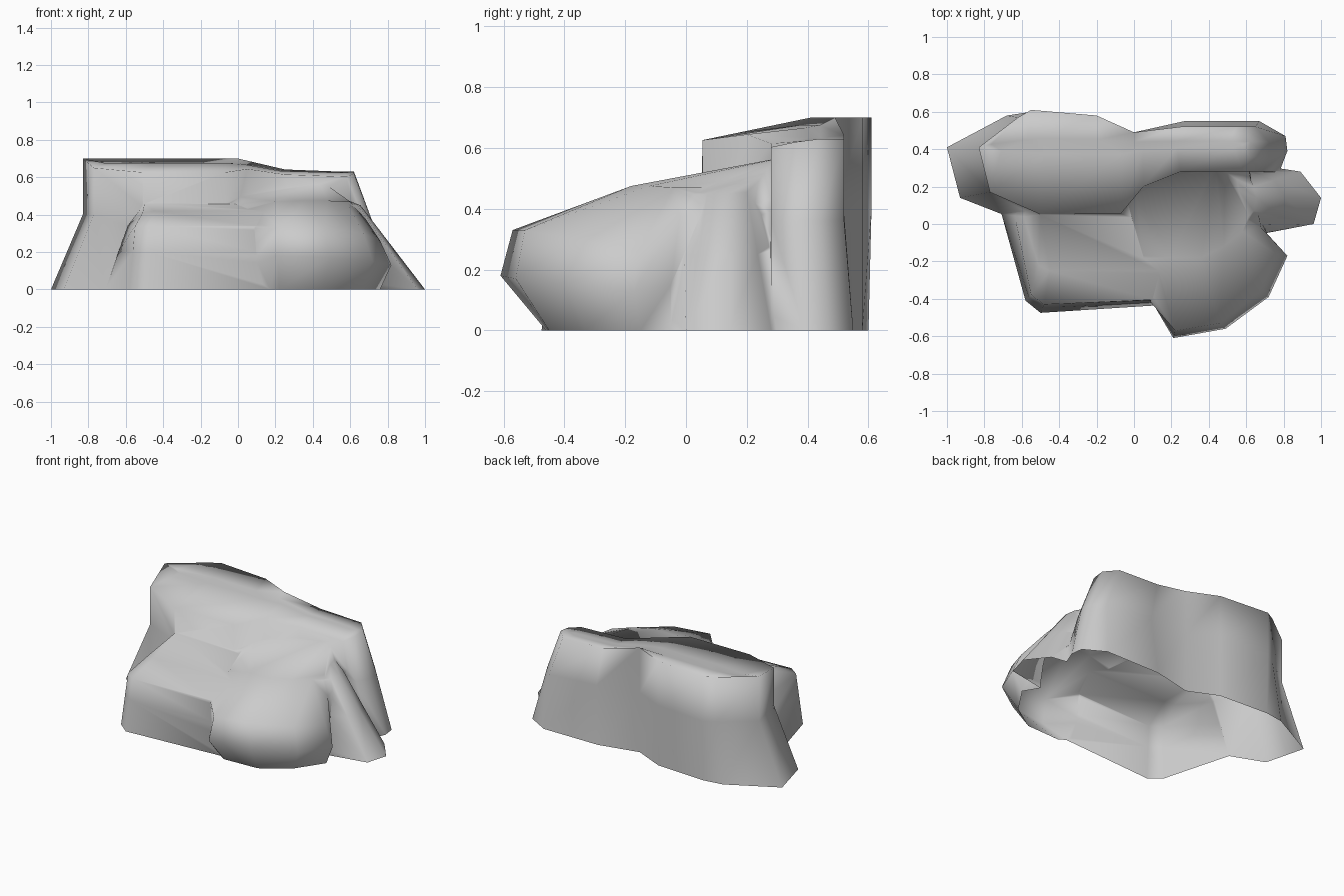
import bpy
import bmesh
from mathutils import Vector

cube = bpy.data.objects.get("Cube")
if cube:
    bpy.data.objects.remove(cube, do_unlink=True)

stone = bpy.data.materials.new("stone_grey")
stone.use_nodes = True
stone.diffuse_color = (0.6, 0.6, 0.6, 1)
stone.node_tree.nodes["Principled BSDF"].inputs["Base Color"].default_value = (0.6, 0.6, 0.6, 1)


def clamp(value):
    return max(0.0, min(1.0, value))


def level(outline, height):
    """Lift a flat outline to one height."""
    return [(x, y, height) for x, y in outline]


def blend(lower, upper, factor):
    """Ring part of the way between two rings."""
    return [Vector(a).lerp(Vector(b), factor) for a, b in zip(lower, upper)]


def loft(name, rings):
    """Closed solid skinned through rings of equal point count."""
    bm = bmesh.new()
    loops = [[bm.verts.new(point) for point in ring] for ring in rings]
    count = len(loops[0])
    for low, high in zip(loops, loops[1:]):
        for i in range(count):
            j = (i + 1) % count
            bm.faces.new((low[i], low[j], high[j], high[i]))
    bm.faces.new(list(reversed(loops[0])))
    bm.faces.new(loops[-1])
    bmesh.ops.triangulate(bm, faces=[f for f in bm.faces if len(f.verts) > 4])
    bmesh.ops.recalc_face_normals(bm, faces=bm.faces[:])
    mesh = bpy.data.meshes.new(name)
    bm.to_mesh(mesh)
    bm.free()
    mesh.materials.append(stone)
    obj = bpy.data.objects.new(name, mesh)
    bpy.context.scene.collection.objects.link(obj)
    return obj


# Tall back ridge: flared foot, upright upper wall, top dipping along a spine
ridge_foot = level([(-.93, .14), (-.7, .05), (-.1, .05), (.05, .18), (.25, .27),
                    (.79, .28), (.82, .39), (.81, .47), (.67, .55), (.27, .55),
                    (0, .49), (-.2, .58), (-.55, .6), (-.68, .58), (-1, .41)], 0)
ridge_plan = [(-.77, .17), (-.51, .055), (-.07, .055), (.05, .2), (.25, .28),
              (.58, .28), (.62, .36), (.62, .44), (.55, .52), (.25, .52),
              (0, .49), (-.2, .58), (-.55, .61), (-.62, .57), (-.83, .41)]
ridge_top = [(x, y, .625 + .075 * clamp((y - .05) / .36) - .07 * clamp(x / .3))
             for x, y in ridge_plan]
ridge_waist = [(x + .1 * clamp(x * 2), y, .4 - .04 * clamp(x * 2)) for x, y in ridge_plan]
ridge_spine = [(x * .92, .43 + (y - .43) * .15, .675 - .05 * clamp(x / .3))
               for x, y in ridge_plan]
ridge = loft("back_ridge", [ridge_foot, ridge_waist, ridge_top, ridge_spine])

# Bulging front boulder with an undercut foot
boulder_foot = level([(.12, -.4), (.22, -.46), (.46, -.45), (.64, -.33),
                      (.76, -.15), (.7, -.05), (.6, .35), (0, .35)], 0)
boulder_bulge = [(.1, -.43, .18), (.21, -.61, .18), (.49, -.56, .17), (.72, -.39, .15),
                 (.82, -.17, .13), (.71, -.05, .15), (.6, .35, .18), (0, .35, .18)]
boulder_brow = [(.09, -.42, .33), (.22, -.57, .33), (.46, -.53, .33), (.67, -.36, .3),
                (.76, -.16, .26), (.68, -.02, .38), (.6, .35, .44), (-.1, .35, .44)]
boulder_crest = [(.05, -.17, .435), (.2, -.18, .47), (.36, -.18, .475), (.48, -.12, .475),
                 (.58, -.04, .47), (.6, .06, .47), (.45, .35, .575), (-.1, .35, .51)]
boulder = loft("front_boulder", [boulder_foot, boulder_bulge, boulder_brow, boulder_crest])

# Lower block beside the boulder, rounded over at the top
block_foot = level([(-.58, -.41), (-.5, -.475), (.2, -.43), (.2, .25), (-.6, .25), (-.71, .05)], 0)
block_brow = level([(-.55, -.38), (-.48, -.43), (.2, -.4), (.2, .25), (-.5, .25), (-.59, .04)], .34)
block_crest = [(-.51, -.22, .41), (-.45, -.25, .42), (.2, -.25, .42),
               (.2, .25, .48), (-.45, .25, .48), (-.5, .05, .46)]
block = loft("front_block", [block_foot, blend(block_foot, block_brow, .6),
                             block_brow, block_crest])

# Sloping buttress at the side, falling away behind its crest
buttress_foot = level([(.71, -.05), (.96, 0), (1, .14), (.89, .28), (.7, .31), (.4, .31), (.4, -.04)], 0)
buttress_top = [(.6, 0, .45), (.64, .07, .45), (.655, .14, .45), (.64, .2, .455),
                (.5, .26, .51), (.36, .3, .56), (.36, .02, .49)]
buttress_waist = blend(buttress_foot, buttress_top, .55)
buttress = loft("side_buttress", [buttress_foot, buttress_waist, buttress_top])

# Fuse the parts into one shell
for part in (boulder, block, buttress):
    union = ridge.modifiers.new("fuse_" + part.name, "BOOLEAN")
    union.operation = "UNION"
    union.solver = "EXACT"
    union.object = part
graph = bpy.context.evaluated_depsgraph_get()
shell = bpy.data.meshes.new_from_object(ridge.evaluated_get(graph))
ridge.modifiers.clear()
ridge.data = shell
ridge.name = "rock_outcrop"
for part in (boulder, block, buttress):
    bpy.data.objects.remove(part, do_unlink=True)

# Open the underside and tidy the seams
bm = bmesh.new()
bm.from_mesh(shell)
bmesh.ops.remove_doubles(bm, verts=bm.verts[:], dist=.012)
under = [f for f in bm.faces if max(v.co.z for v in f.verts) < .002]
bmesh.ops.delete(bm, geom=under, context="FACES")
bm.to_mesh(shell)
bm.free()

bpy.context.view_layer.objects.active = ridge
ridge.select_set(True)
bpy.ops.object.shade_smooth_by_angle(angle=1.8)
